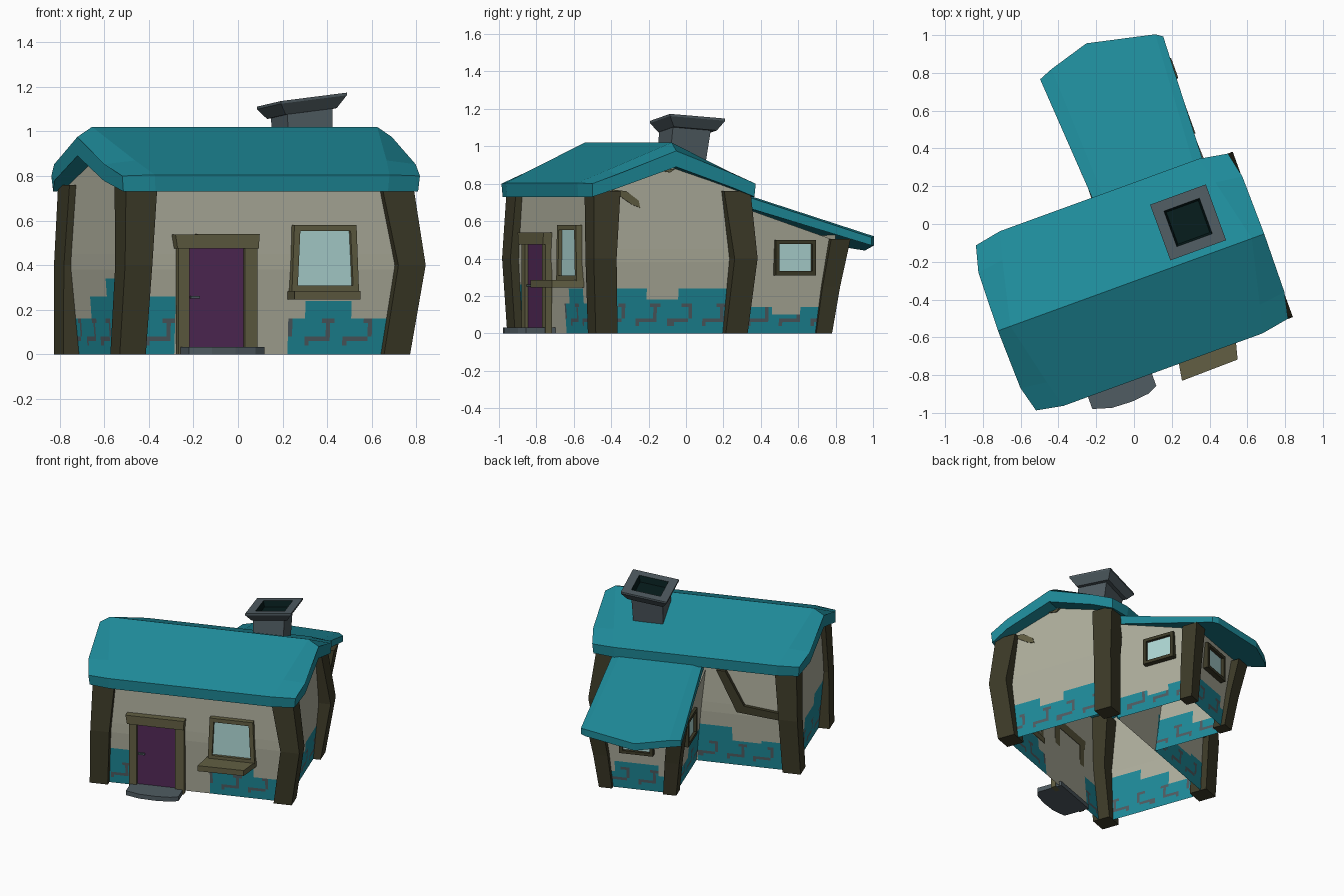
import bpy, bmesh, math
from mathutils import Matrix

if "Cube" in bpy.data.objects:
    bpy.data.objects.remove(bpy.data.objects["Cube"])

SPIN = Matrix.Rotation(math.radians(20), 4, 'Z')   # the house stands turned on the plot


def material(name, r, g, b):
    m = bpy.data.materials.new(name)
    m.diffuse_color = (r, g, b, 1)
    m.use_nodes = True
    m.node_tree.nodes["Principled BSDF"].inputs["Base Color"].default_value = m.diffuse_color
    return m


TEAL = material("teal", .013, .255, .32)
CREAM = material("cream_plaster", .43, .43, .34)
BROWN = material("dark_timber", .046, .043, .021)
OLIVE = material("olive_wood", .122, .114, .056)
PURPLE = material("purple_door", .085, .022, .095)
GLASS = material("pale_glass", .43, .69, .67)
STONE = material("grey_stone", .08, .107, .122)
SOOT = material("soot", .002, .012, .012)


def finish(name, bm, mats, frame=Matrix(), solid=True):
    bmesh.ops.transform(bm, matrix=SPIN @ frame, verts=bm.verts)
    if solid:
        bmesh.ops.recalc_face_normals(bm, faces=bm.faces)
    me = bpy.data.meshes.new(name)
    bm.to_mesh(me)
    bm.free()
    for m in mats:
        me.materials.append(m)
    ob = bpy.data.objects.new(name, me)
    bpy.context.collection.objects.link(ob)
    return ob


def loft(name, rings, mats, dark_from=99):
    """Closed skin through rings of points; segments from dark_from on use mats[1]."""
    bm = bmesh.new()
    vs = [[bm.verts.new(p) for p in r] for r in rings]
    n = len(vs[0])
    for k in range(len(vs) - 1):
        for i in range(n):
            j = (i + 1) % n
            f = bm.faces.new((vs[k][i], vs[k][j], vs[k + 1][j], vs[k + 1][i]))
            f.material_index = int(k >= dark_from)
    bm.faces.new(vs[0])
    bm.faces.new(vs[-1]).material_index = int(dark_from < 99)
    return finish(name, bm, mats)


def square(u, v, h, z, tu=0, tv=0):
    return [(u + a * h, v + b * h, z + a * h * tu + b * h * tv)
            for a, b in ((-1, -1), (1, -1), (1, 1), (-1, 1))]


def on_wall(u, v, deg):
    """Frame with x along a wall, -y pointing out of it."""
    return Matrix.Translation((u, v, 0)) @ Matrix.Rotation(math.radians(deg), 4, 'Z')


def plate(name, polys, back, front, mat, frame):
    """Extrude (s, z) outlines from depth back to front (outward)."""
    bm = bmesh.new()
    for poly in polys:
        a = [bm.verts.new((s, -back, z)) for s, z in poly]
        b = [bm.verts.new((s, -front, z)) for s, z in poly]
        bm.faces.new(a)
        bm.faces.new(b)
        for i in range(len(a)):
            j = (i + 1) % len(a)
            bm.faces.new((a[i], a[j], b[j], b[i]))
    return finish(name, bm, [mat], frame)


def rect(s0, s1, z0, z1):
    return [(s0, z0), (s1, z0), (s1, z1), (s0, z1)]


def wall(name, half, frame, top, bulge, patches):
    """Plaster sheet whose cells become cobble or mortar inside the patches."""
    n = round(2 * half / .02)
    ss = [-half + 2 * half * i / n for i in range(n + 1)]
    zs = [.02 * i for i in range(20)] + [.45, .55, .65, .73, .8, .95]

    def point(s, z):
        z = min(z, top(s))
        return (s, -bulge(z), z)

    def paint(s, z):
        if not any(a - .001 <= s <= b + .001 and z < h for a, b, h in patches):
            return 0
        row = int(z / .08)
        seam = .06 < z % .08 and (s + row * .11) % .19 < (.12, .06, 0, 0, 0)[row]
        joint = (s + row * .085) % .19 < .02 and .04 < z < .14
        return 2 if seam or joint else 1

    bm = bmesh.new()
    grid = [[bm.verts.new(point(s, z)) for z in zs] for s in ss]
    for i in range(n):
        for k in range(len(zs) - 1):
            if zs[k] >= max(top(ss[i]), top(ss[i + 1])):
                continue
            f = bm.faces.new((grid[i][k], grid[i + 1][k], grid[i + 1][k + 1], grid[i][k + 1]))
            f.material_index = paint((ss[i] + ss[i + 1]) / 2, (zs[k] + zs[k + 1]) / 2)
    bmesh.ops.remove_doubles(bm, verts=bm.verts, dist=1e-5)
    bmesh.ops.delete(bm, geom=[v for v in bm.verts if not v.link_faces], context='VERTS')
    return finish(name, bm, [CREAM, TEAL, STONE], frame, solid=False)


def window(name, frame, s, z, w, h, bar, wood, taper=0):
    """Four timber bars around a glass pane."""
    o = [(s - w, z - h), (s + w, z - h), (s + w - taper, z + h), (s - w + taper, z + h)]
    i = [(s - w + bar, z - h + bar), (s + w - bar, z - h + bar),
         (s + w - taper - bar, z + h - bar), (s - w + taper + bar, z + h - bar)]
    bars = [[o[k], o[(k + 1) % 4], i[(k + 1) % 4], i[k]] for k in range(4)]
    plate(name + "_frame", bars, -.008, .03, wood, frame)
    plate(name + "_glass", [i], .002, .01, GLASS, frame)


CU, CV, EU = -.12, -.285, .15      # main centre, extension centre line

# Main walls, swelling slightly at mid height
swell = lambda z: .03 * z / .4 if z < .4 else .03 - .01 * (z - .4) / .33
gable = lambda s: .92 - .33 * abs(s)
eave = lambda s: .77
wall("front_wall", .63, on_wall(CU, CV - .39, 0), eave, swell,
     [(-.63, -.43, .27), (.12, .19, .16), (.19, .41, .24), (.41, .63, .16)])
wall("back_wall", .63, on_wall(CU, CV + .39, 180), eave, swell,
     [(0, .22, .28), (.22, .44, .17), (.44, .63, .2), (-.63, -.5, .2)])
wall("right_gable_wall", .39, on_wall(CU + .63, CV, 90), gable, swell,
     [(-.39, -.13, .25), (-.13, .05, .17), (.05, .39, .25)])
wall("left_gable_wall", .39, on_wall(CU - .63, CV, 270), gable, swell,
     [(-.39, -.1, .16), (-.1, .12, .27), (.12, .39, .35)])

# Extension walls, leaning outward
lean = lambda z: .1 * z
wall("extension_right_wall", .28, on_wall(EU + .25, .38, 90),
     lambda s: .66 - .33 * (s + .19), lean, [(-.28, -.05, .14), (-.05, .12, .1), (.12, .28, .14)])
wall("extension_left_wall", .28, on_wall(EU - .25, .38, 270),
     lambda s: .66 - .33 * (.19 - s), lean, [(-.28, 0, .14), (0, .28, .24)])
wall("extension_back_wall", .26, on_wall(EU, .65, 180), lambda s: .53, lean,
     [(-.26, -.15, .12), (-.15, .14, .2), (.14, .26, .13)])

# Corner posts; the right pair bows outward, the left pair stands straighter
for su, side, reach in ((-1, "left", (.705, .692, .68)), (1, "right", (.68, .742, .69))):
    for sv, end in ((-1, "front"), (1, "back")):
        rings = [square(CU + su * (a - h), CV + sv * (b - h), h, z)
                 for a, b, h, z in zip(reach, (.432, .466, .445), (.062, .065, .075), (0, .4, .76))]
        loft(f"{end}_{side}_post", rings, [BROWN])
    rings = [square(EU + su * (a - h), v - h, h, z)
             for a, v, h, z in ((.265, .68, .045, 0), (.295, .715, .05, .25), (.335, .76, .055, .505))]
    loft(f"extension_{side}_post", rings, [BROWN])


# Main roof: thick gabled slab with dipped, rounded ends
def roof_ring(ridge_u, mid_u, eave_u, half, ridge_z, eave_z):
    mid_z = ridge_z * .3 + eave_z * .7
    side = [(.7, mid_u, mid_z), (1, eave_u, eave_z), (.99, eave_u * .99, .73), (.7, mid_u, .778)]
    return ([(CU + ridge_u, CV, ridge_z)] + [(CU + u, CV + k * half, z) for k, u, z in side]
            + [(CU + ridge_u, CV, .89)] + [(CU + u, CV - k * half, z) for k, u, z in side[::-1]])


loft("main_roof", [roof_ring(s * a, s * b, s * c, h, r, e) for s, a, b, c, h, r, e in
                   ((-1, .75, .742, .705, .465, .975, .80), (-1, .68, .6, .56, .492, 1.02, .805),
                    (1, .68, .6, .56, .492, 1.02, .805), (1, .75, .745, .715, .465, .975, .80))], [TEAL])


# Extension roof: single slope with a rounded lower edge
def lean_ring(inner, outer, end, drop):
    zi, ze = .765 - drop, .75 - .33 * (end - .19) - drop + .005
    return [(EU + inner, .12, zi), (EU + outer, end, ze),
            (EU + outer, end, ze - .05 + drop * .5), (EU + inner, .12, zi - .075 + drop)]


loft("extension_roof", [lean_ring(-.305, -.355, .89, .015), lean_ring(-.25, -.28, .92, 0),
                        lean_ring(-.04, -.06, .985, 0), lean_ring(.25, .30, .905, 0),
                        lean_ring(.305, .335, .88, .015)], [TEAL])

# Chimney with a tilted flared cap and sooty flue
loft("chimney_stack", [square(.266, -.14, .1, .8), square(.266, -.1, .108, 1.1, .12, -.08)], [STONE])
loft("chimney_cap", [square(.272, -.09, h, z, .12, -.08) for h, z in
                     ((.122, 1.08), (.157, 1.13), (.157, 1.142), (.1, 1.142), (.09, 1.1))],
     [STONE, SOOT], dark_from=3)

# Door, surround, handle and rounded step
front = on_wall(0, CV - .42, 0)
D = -.366
plate("door", [rect(D - .138, D + .138, .03, .48)], .003, .012, PURPLE, front)
plate("door_frame", [rect(D - .185, D - .132, 0, .48), rect(D + .132, D + .192, 0, .48)],
      -.005, .03, OLIVE, front)
plate("door_lintel", [[(D - .195, .475), (D + .192, .475), (D + .197, .54), (D - .205, .538)]],
      -.005, .045, OLIVE, front)
plate("door_handle", [rect(D - .125, D - .08, .25, .262)], .01, .025, STONE, front)
outline = [(-.19, -.66), (-.19, -.845), (-.09, -.875), (.02, -.88), (.12, -.87), (.17, -.845), (.17, -.66)]
loft("door_step", [[(-.352 + u, v, z) for u, v in outline] for z in (0, .032)], [STONE])

# Windows and front sill
window("front_window", front, .15, .43, .16, .15, .028, OLIVE, taper=.012)
loft("window_sill", [[(u, v, z) for u, v in ((-.045, -.867), (.27, -.862), (.315, -.69), (-.015, -.69))]
                     for z in (.245, .285)], [OLIVE])
window("extension_right_window", on_wall(EU + .29, .455, 90), 0, .405, .115, .095, .022, BROWN)
window("extension_left_window", on_wall(EU - .29, .455, 270), 0, .405, .115, .095, .022, BROWN)
window("extension_back_window", on_wall(EU, .69, 180), 0, .38, .115, .095, .022, BROWN)

# Timber brace on the back wall, wood showing through the right gable
plate("back_brace", [[(.13, .7), (.19, .7), (.32, .46), (.27, .41)],
                     [(.27, .41), (.32, .46), (.6, .43), (.6, .38)]],
      -.008, .025, BROWN, on_wall(CU, CV + .42, 180))
plate("gable_bare_wood", [[(-.34, .77), (-.25, .76), (-.18, .71), (-.17, .67), (-.22, .69)],
                          [(-.06, .87), (.03, .88), (0, .86)]],
      -.008, .001, OLIVE, on_wall(CU + .656, CV, 90))
